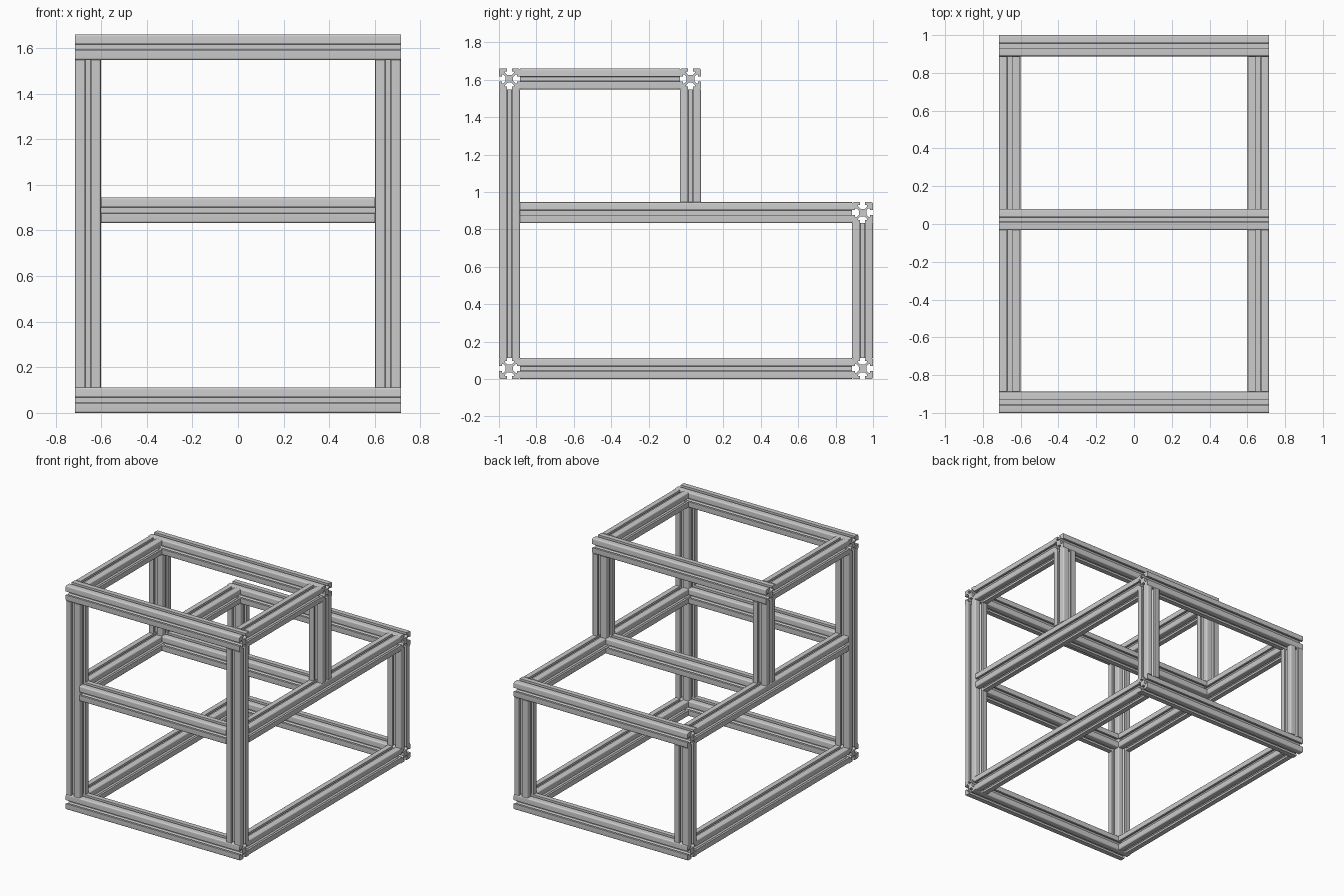
import bpy, bmesh, math
from mathutils import Matrix, Vector

if "Cube" in bpy.data.objects:
    bpy.data.objects.remove(bpy.data.objects["Cube"])

W = 0.112          # extrusion width
H = W / 2
X = 0.714          # half width of the frame
TOP, DECK = 1.66, 0.945
MID = 0.08         # rear face of the upper box


def slot_profile():
    """T-slot cross-section: one quadrant, turned four times."""
    side = [(0.36, 0.2), (0.58, 0.42), (0.72, 0.42), (0.72, 0.24), (1, 0.24)]
    r = 0.16
    arc = [(1 - r + r * math.cos(a), 1 - r + r * math.sin(a))
           for a in (math.radians(90 * i / 6) for i in range(7))]
    quad = side + arc + [(b, a) for a, b in reversed(side)]
    pts = []
    for k in range(4):
        rot = Matrix.Rotation(k * math.pi / 2, 2)
        pts += [rot @ Vector(p) * H for p in quad]
    return pts


PROFILE = slot_profile()
# local z of the extrusion -> world axis
AXES = {
    'x': Matrix(((0, 0, 1), (1, 0, 0), (0, 1, 0))),
    'y': Matrix(((0, 1, 0), (0, 0, 1), (1, 0, 0))),
    'z': Matrix.Identity(3),
}


def bar(name, axis, start, end, u, v):
    """Extrude along axis from start to end; u, v are the other two centre coordinates."""
    base = {'x': (start, u, v), 'y': (u, start, v), 'z': (u, v, start)}[axis]
    m, o = AXES[axis], Vector(base)
    bm = bmesh.new()
    rings = [[bm.verts.new(o + m @ Vector((p.x, p.y, d))) for p in PROFILE]
             for d in (0, end - start)]
    n = len(PROFILE)
    for i in range(n):
        j = (i + 1) % n
        bm.faces.new((rings[0][i], rings[0][j], rings[1][j], rings[1][i]))
    bm.faces.new(rings[0][::-1])
    bm.faces.new(rings[1])
    bmesh.ops.recalc_face_normals(bm, faces=bm.faces)
    me = bpy.data.meshes.new(name)
    bm.to_mesh(me)
    bm.free()
    ob = bpy.data.objects.new(name, me)
    bpy.context.collection.objects.link(ob)
    bpy.context.view_layer.objects.active = ob
    ob.select_set(True)


front, back, mid = -1 + H, 1 - H, MID - H
low, deck, top = H, DECK - H, TOP - H

# full-width cross bars
for name, y, z in (("bottom_front_bar", front, low), ("bottom_back_bar", back, low),
                   ("deck_back_bar", back, deck), ("top_front_bar", front, top),
                   ("top_back_bar", mid, top)):
    bar(name, 'x', -X, X, y, z)

# cross bars fitted between the side members
for name, y in (("deck_front_bar", front), ("deck_middle_bar", mid)):
    bar(name, 'x', -X + W, X - W, y, deck)

# posts and side rails, left and right
for side, s in (("left", -1), ("right", 1)):
    x = s * (X - H)
    bar(side + "_front_post", 'z', W, TOP - W, x, front)
    bar(side + "_back_post", 'z', W, DECK - W, x, back)
    bar(side + "_middle_post", 'z', DECK, TOP - W, x, mid)
    bar(side + "_bottom_rail", 'y', -1 + W, 1 - W, x, low)
    bar(side + "_deck_rail", 'y', -1 + W, 1 - W, x, deck)
    bar(side + "_top_rail", 'y', -1 + W, MID - W, x, top)

bpy.ops.object.shade_smooth_by_angle(angle=math.radians(30))
